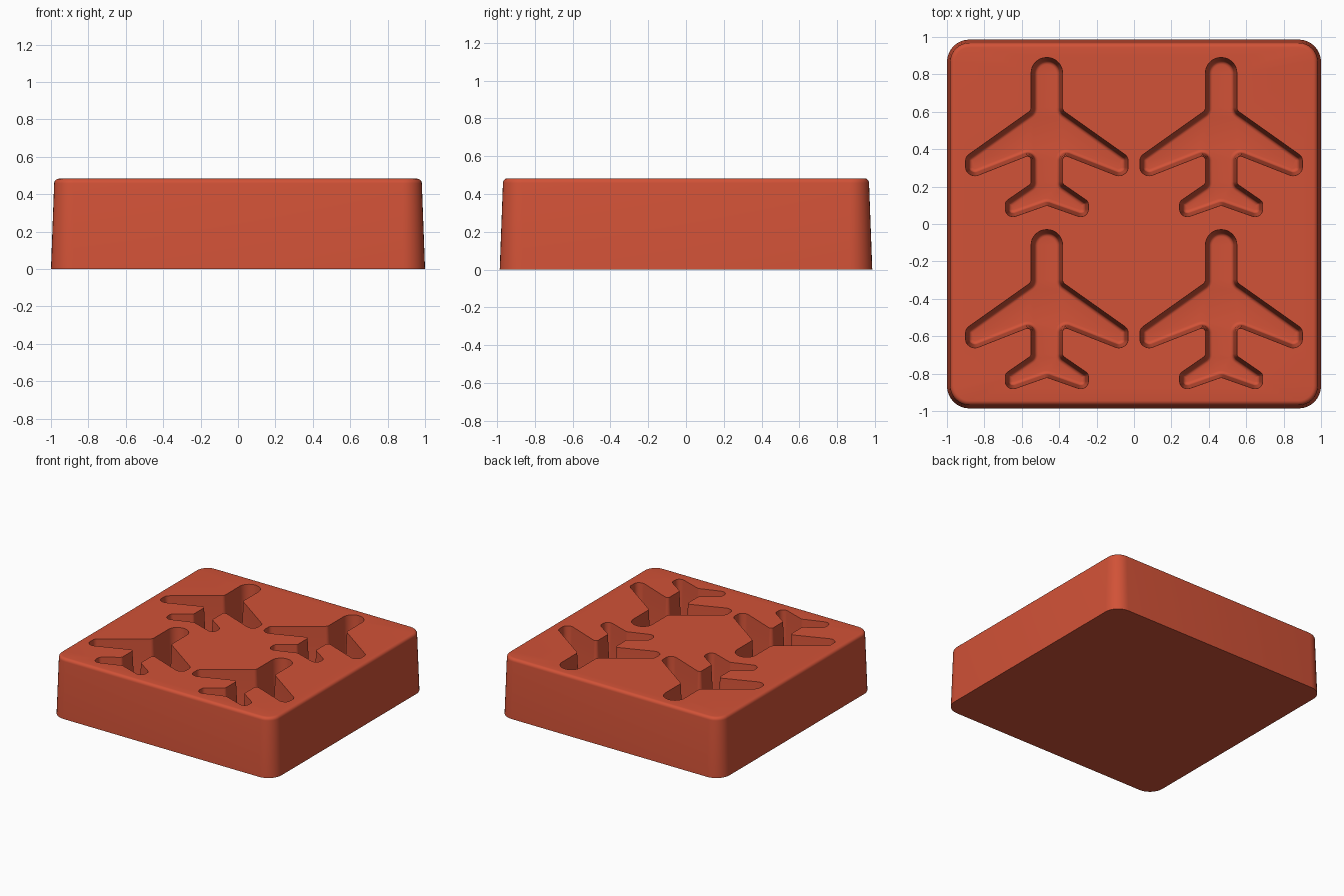
import bpy, bmesh, math
from mathutils import Vector

if "Cube" in bpy.data.objects:
    bpy.data.objects.remove(bpy.data.objects["Cube"])

red = bpy.data.materials.new("brick red")
red.use_nodes = True
red.diffuse_color = (0.64, 0.084, 0.038, 1)
red.node_tree.nodes["Principled BSDF"].inputs["Base Color"].default_value = red.diffuse_color


def rounded_loop(corners, inset, steps=8):
    """Inset a counter-clockwise outline of (x, y, radius) and round its corners."""
    loop = []
    count = len(corners)
    for i, (x, y, radius) in enumerate(corners):
        p = Vector((x, y))
        before = (p - Vector(corners[i - 1][:2])).normalized()
        after = (Vector(corners[(i + 1) % count][:2]) - p).normalized()
        turn = math.atan2(before.cross(after), before.dot(after))
        side = 1 if turn > 0 else -1
        normal = Vector((-before.y, before.x))
        half = math.tan(turn / 2)
        p = p + normal * inset - before * inset * half
        r = max(radius - side * inset, 0.004)
        start = p - before * r * abs(half)
        centre = start + normal * side * r
        arm = start - centre
        for k in range(steps + 1):
            a = turn * k / steps
            loop.append(centre + Vector((arm.x * math.cos(a) - arm.y * math.sin(a),
                                         arm.x * math.sin(a) + arm.y * math.cos(a))))
    return loop


def loft(bm, corners, levels, offset=(0, 0)):
    """Stack rounded loops at (height, inset) levels; return the rings of vertices."""
    rings = []
    for z, inset in levels:
        rings.append([bm.verts.new((p.x + offset[0], p.y + offset[1], z))
                      for p in rounded_loop(corners, inset)])
    for low, high in zip(rings, rings[1:]):
        for i in range(len(low)):
            bm.faces.new((low[i - 1], low[i], high[i], high[i - 1]))
    return rings


def ring_edges(bm, ring):
    return [bm.edges.get((ring[i - 1], ring[i])) for i in range(len(ring))]


def quarter(z, inset, r, up, steps=5):
    """Quarter-round fillet levels running inward from a wall."""
    angles = [math.pi / 2 * k / steps for k in range(steps + 1)]
    return [(z + up * r * math.sin(a), inset + r * (1 - math.cos(a))) for a in angles]


HEIGHT, FLOOR = 0.483, 0.08
bm = bmesh.new()

# Tapered outer body with a filleted top edge
hx, hy = 1.0, 0.986
body = [(-hx, -hy, 0.12), (hx, -hy, 0.12), (hx, hy, 0.12), (-hx, hy, 0.12)]
rings = loft(bm, body, [(0, 0)] + quarter(HEIGHT - 0.025, 0.017, 0.025, 1))
bm.faces.new(list(reversed(rings[0])))
top_edges = ring_edges(bm, rings[-1])

# Aeroplane outline, right half from tail notch to nose, then mirrored
half_plane = [(0.185, -0.445, 0.05), (0.222, -0.425, 0.04), (0.222, -0.36, 0.03),
              (0.084, -0.265, 0.02), (0.084, -0.108, 0.02), (0.39, -0.228, 0.05),
              (0.434, -0.2, 0.04), (0.434, -0.12, 0.04), (0.084, 0.128, 0.03),
              (0.084, 0.41, 0.082)]
plane = [(0, -0.38, 0.03)] + half_plane + [(-x, y, r) for x, y, r in reversed(half_plane)]

# Four drafted pockets with filleted floors
pocket_levels = [(HEIGHT, 0)] + quarter(FLOOR + 0.02, 0.018, 0.02, -1)
for px in (-0.466, 0.466):
    for py in (-0.44, 0.48):
        rings = loft(bm, plane, pocket_levels, (px, py))
        top_edges += ring_edges(bm, rings[0])
        bmesh.ops.triangle_fill(bm, edges=ring_edges(bm, rings[-1]), use_beauty=True)

# Top face around the pockets
bmesh.ops.triangle_fill(bm, edges=top_edges, use_beauty=True, normal=(0, 0, 1))
bmesh.ops.recalc_face_normals(bm, faces=bm.faces)

mesh = bpy.data.meshes.new("tray_mould")
bm.to_mesh(mesh)
bm.free()
mesh.materials.append(red)
mould = bpy.data.objects.new("tray_mould", mesh)
bpy.context.collection.objects.link(mould)
bpy.context.view_layer.objects.active = mould
mould.select_set(True)
bpy.ops.object.shade_smooth_by_angle(angle=math.radians(35))
